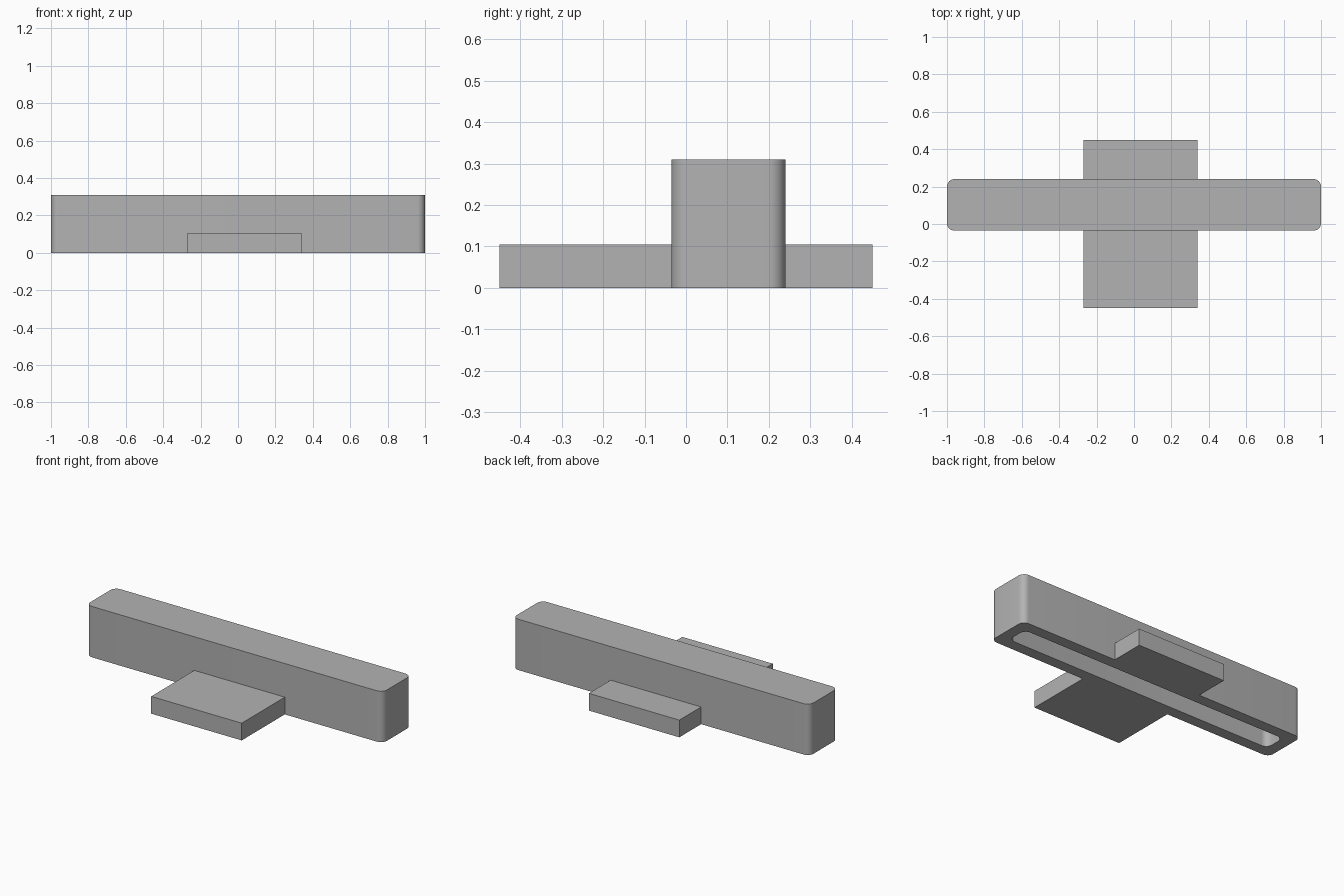
import bpy, bmesh, math
from mathutils import Vector

cube = bpy.data.objects.get("Cube")
if cube:
    bpy.data.objects.remove(cube, do_unlink=True)

# Single grey finish
GREY = (0.45, 0.45, 0.45, 1.0)
grey = bpy.data.materials.new("plain_grey")
grey.use_nodes = True
grey.diffuse_color = GREY
grey.node_tree.nodes["Principled BSDF"].inputs["Base Color"].default_value = GREY


def block(name, low, high, radius=0.0):
    """Box between two corners, with optional rounded vertical edges."""
    low, high = Vector(low), Vector(high)
    bm = bmesh.new()
    bmesh.ops.create_cube(bm, size=1)
    for v in bm.verts:
        v.co = Vector(h if c > 0 else l for c, l, h in zip(v.co, low, high))
    if radius:
        upright = [e for e in bm.edges
                   if abs(e.verts[0].co.z - e.verts[1].co.z) > 0.01]
        bmesh.ops.bevel(bm, geom=upright, offset=radius, segments=8,
                        profile=0.5, affect='EDGES')
    bmesh.ops.recalc_face_normals(bm, faces=bm.faces[:])
    mesh = bpy.data.meshes.new(name)
    bm.to_mesh(mesh)
    bm.free()
    mesh.materials.append(grey)
    obj = bpy.data.objects.new(name, mesh)
    bpy.context.collection.objects.link(obj)
    return obj


# Long bar with rounded corners, hollow and open underneath
FRONT, BACK, TOP, WALL = -0.035, 0.24, 0.31, 0.07
bar = block("hollow_bar", (-1, FRONT, 0), (1, BACK, TOP), 0.04)
cutter = block("cavity_cutter", (-1 + WALL, FRONT + WALL, -0.1),
               (1 - WALL, BACK - WALL, TOP - WALL), 0.04)
cutter.hide_render = True
cut = bar.modifiers.new("cavity", 'BOOLEAN')
cut.operation = 'DIFFERENCE'
cut.solver = 'EXACT'
cut.object = cutter
bpy.ops.object.select_all(action='DESELECT')
bpy.context.view_layer.objects.active = bar
bar.select_set(True)
bpy.ops.object.modifier_apply(modifier=cut.name)
bpy.data.objects.remove(cutter, do_unlink=True)
bpy.ops.object.shade_smooth_by_angle(angle=math.radians(30))

# Low tabs on either side of the bar
for name, y0, y1 in (("front_tab", -0.45, FRONT), ("back_tab", BACK, 0.45)):
    block(name, (-0.27, y0, 0), (0.34, y1, 0.105))
